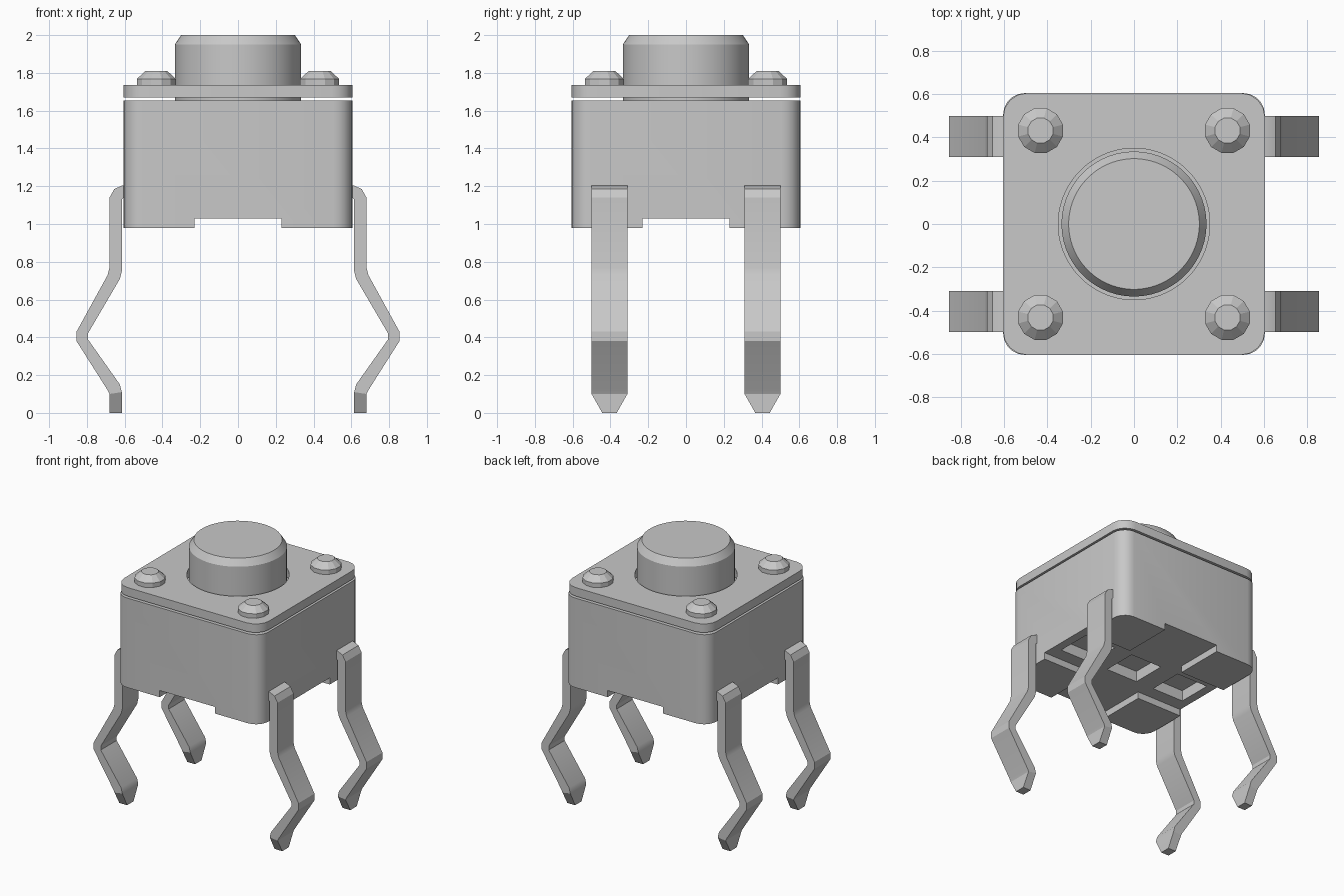
import bpy
import bmesh
import math
from mathutils import Matrix

if "Cube" in bpy.data.objects:
    bpy.data.objects.remove(bpy.data.objects["Cube"], do_unlink=True)

grey = bpy.data.materials.new("neutral grey")
grey.use_nodes = True
colour = (0.58, 0.58, 0.58, 1)
grey.diffuse_color = colour
grey.node_tree.nodes["Principled BSDF"].inputs["Base Color"].default_value = colour


def finish(bm, name, angle=35):
    """Turn a bmesh into a named, shaded object."""
    bmesh.ops.recalc_face_normals(bm, faces=bm.faces[:])
    mesh = bpy.data.meshes.new(name)
    bm.to_mesh(mesh)
    bm.free()
    mesh.materials.append(grey)
    obj = bpy.data.objects.new(name, mesh)
    bpy.context.collection.objects.link(obj)
    shade(obj, angle)
    return obj


def shade(obj, angle):
    bpy.ops.object.select_all(action="DESELECT")
    obj.select_set(True)
    bpy.context.view_layer.objects.active = obj
    bpy.ops.object.shade_smooth_by_angle(angle=math.radians(angle))


def box(name, x, y, half_x, half_y, z0, z1, radius=0, segments=4):
    """Upright box with optionally rounded vertical edges."""
    bm = bmesh.new()
    place = (Matrix.Translation((x, y, (z0 + z1) / 2))
             @ Matrix.Diagonal((2 * half_x, 2 * half_y, z1 - z0, 1)))
    bmesh.ops.create_cube(bm, size=1, matrix=place)
    if radius:
        upright = [e for e in bm.edges
                   if abs(e.verts[0].co.z - e.verts[1].co.z) > 0.01]
        bmesh.ops.bevel(bm, geom=upright, offset=radius, segments=segments,
                        profile=0.5, affect="EDGES")
    return finish(bm, name)


def turned(name, x, y, profile, sides, angle=35):
    """Solid of revolution from (radius, height) pairs."""
    bm = bmesh.new()
    rings = []
    for r, z in profile:
        turns = [2 * math.pi * (i + 0.5) / sides for i in range(sides)]
        rings.append([bm.verts.new((x + r * math.cos(t), y + r * math.sin(t), z))
                      for t in turns])
    for a, b in zip(rings, rings[1:]):
        for i in range(sides):
            j = (i + 1) % sides
            bm.faces.new((a[i], a[j], b[j], b[i]))
    bm.faces.new(rings[0])
    bm.faces.new(rings[-1])
    return finish(bm, name, angle)


def cut(obj, cutter):
    """Subtract a cutter, then discard it."""
    cutter.hide_render = True
    mod = obj.modifiers.new("cut", "BOOLEAN")
    mod.operation = "DIFFERENCE"
    mod.solver = "EXACT"
    mod.object = cutter
    bpy.context.view_layer.objects.active = obj
    bpy.ops.object.modifier_apply(modifier=mod.name)
    bpy.data.objects.remove(cutter, do_unlink=True)


# Housing with a cross channel and three pockets underneath
housing = box("housing", 0, 0, 0.605, 0.605, 0.98, 1.655, 0.1, 5)
cut(housing, box("channel_cutter", 0, 0, 0.23, 0.8, 0.9, 1.03))
cut(housing, box("channel_cutter", 0, 0, 0.8, 0.23, 0.9, 1.03))
for px in (-0.41, 0, 0.41):
    cut(housing, box("pocket_cutter", px, 0, 0.13, 0.13, 0.9, 1.11))
shade(housing, 35)

# Cover plate with a clearance hole for the button
plate = box("cover_plate", 0, 0, 0.605, 0.605, 1.67, 1.735, 0.11, 4)
cut(plate, turned("hole_cutter", 0, 0, [(0.35, 1.6), (0.35, 1.8)], 64))
shade(plate, 35)

# Push button
turned("button", 0, 0, [(0.335, 1.64), (0.335, 1.95), (0.302, 2.0)], 64, 30)

# Leg stations: outer x, outer z, inner x, inner z, half width
stations = [
    (0.56, 1.205, 0.56, 1.14, 0.095),
    (0.61, 1.205, 0.605, 1.14, 0.095),
    (0.655, 1.185, 0.615, 1.13, 0.095),
    (0.68, 1.14, 0.615, 1.12, 0.095),
    (0.68, 0.77, 0.615, 0.75, 0.095),
    (0.67, 0.73, 0.607, 0.71, 0.095),
    (0.855, 0.43, 0.795, 0.42, 0.095),
    (0.855, 0.38, 0.795, 0.39, 0.095),
    (0.69, 0.12, 0.625, 0.15, 0.095),
    (0.68, 0.1, 0.615, 0.11, 0.095),
    (0.68, 0, 0.615, 0, 0.038),
]
# Ease the upper bend so the outside stays convex
stations[5] = (0.69, 0.73, 0.625, 0.71, 0.095)


def leg(name, side, y):
    bm = bmesh.new()
    loops = []
    for xo, zo, xi, zi, w in stations:
        corners = ((xo, -w, zo), (xo, w, zo), (xi, w, zi), (xi, -w, zi))
        loops.append([bm.verts.new((side * cx, y + cy, cz))
                      for cx, cy, cz in corners])
    for a, b in zip(loops, loops[1:]):
        for i in range(4):
            j = (i + 1) % 4
            bm.faces.new((a[i], a[j], b[j], b[i]))
    bm.faces.new(loops[0])
    bm.faces.new(loops[-1])
    finish(bm, name, 25)


# Rivets and legs, one of each per corner
for sx, x_name in ((-1, "right"), (1, "left")):
    for sy, y_name in ((-1, "front"), (1, "back")):
        where = y_name + "_" + x_name
        turned(where + "_rivet", sx * 0.432, sy * 0.432,
               [(0.107, 1.72), (0.107, 1.768), (0.06, 1.81)], 12, 20)
        leg(where + "_leg", sx, sy * 0.405)
